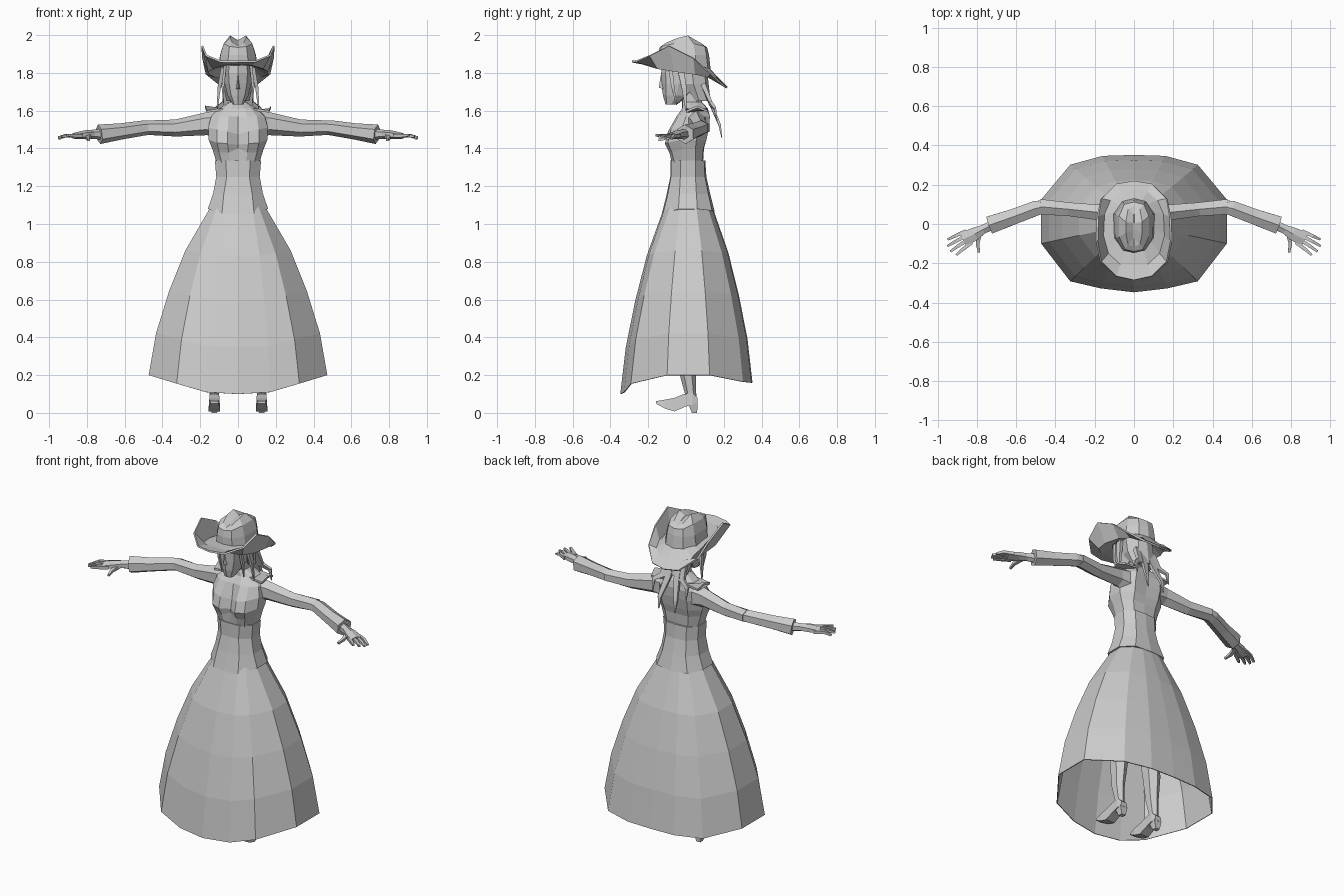
import bpy, bmesh, math
from mathutils import Vector

mat = bpy.data.materials.new("plain_grey")
mat.diffuse_color = (0.6, 0.6, 0.6, 1)


def loft(name, rings, caps=(True, True), thick=0.0):
    """Skin a list of closed rings that share a point count."""
    bm = bmesh.new()
    vs = [[bm.verts.new(p) for p in r] for r in rings]
    n = len(vs[0])
    for a, b in zip(vs, vs[1:]):
        for i in range(n):
            j = (i + 1) % n
            bm.faces.new((a[i], a[j], b[j], b[i]))
    if caps[0]:
        bm.faces.new(vs[0])
    if caps[1]:
        bm.faces.new(vs[-1])
    bmesh.ops.recalc_face_normals(bm, faces=bm.faces)
    me = bpy.data.meshes.new(name)
    bm.to_mesh(me)
    bm.free()
    me.materials.append(mat)
    ob = bpy.data.objects.new(name, me)
    bpy.context.collection.objects.link(ob)
    if thick:
        m = ob.modifiers.new("thickness", 'SOLIDIFY')
        m.thickness = thick
    return ob


def mirror_ring(half):
    """Half outline from front centre to back centre -> full ring."""
    return half + [(-x, y, z) for x, y, z in half[-2:0:-1]]


def flat(z, *pts):
    return mirror_ring([(x, y, z) for x, y in pts])


def tube(name, path, n=6, sx=1, turn=0.5):
    """path: (centre, horizontal radius, vertical radius)."""
    pts = [Vector(p[0]) for p in path]
    rings = []
    for k, (c, ru, rv) in enumerate(path):
        d = (pts[min(k + 1, len(pts) - 1)] - pts[max(k - 1, 0)]).normalized()
        up = Vector((0, 0, 1)) if abs(d.z) < 0.7 else Vector((0, 1, 0))
        u = d.cross(up).normalized()
        v = u.cross(d)
        ring = []
        for i in range(n):
            a = 2 * math.pi * (i + turn) / n
            p = pts[k] + u * ru * math.cos(a) + v * rv * math.sin(a)
            ring.append((p.x * sx, p.y, p.z))
        rings.append(ring)
    return loft(name, rings)


# Skirt: a top outline blended into a wide hem along a bell curve
top = [(0, -.115), (.075, -.11), (.11, -.085), (.145, -.03), (.145, .055), (.10, .115), (.05, .135), (0, .14)]
hem = [(0, -.348, .10), (.17, -.328, .11), (.325, -.292, .155), (.473, -.1, .20),
       (.473, .125, .20), (.325, .302, .165), (.16, .347, .16), (0, .352, .16)]
rings = []
for t, s in [(0, 0), (.26, .41), (.50, .67), (.75, .88), (1, 1)]:
    rings.append(mirror_ring([(a[0] + (b[0] - a[0]) * s, a[1] + (b[1] - a[1]) * s * (.95 + .05 * s),
                               1.09 + (b[2] - 1.09) * t) for a, b in zip(top, hem)]))
loft("skirt", rings, (False, False), .005)

# Corset with a dipping lower edge
hips = mirror_ring([(0, -.13, 1.045), (.085, -.122, 1.055), (.16, -.04, 1.08),
                    (.16, .06, 1.08), (.105, .138, 1.07), (0, .152, 1.065)])
loft("corset", [hips,
    flat(1.16, (0, -.102), (.075, -.096), (.132, -.035), (.13, .055), (.08, .118), (0, .128)),
    flat(1.25, (0, -.083), (.06, -.08), (.115, -.03), (.115, .05), (.07, .10), (0, .108)),
    flat(1.335, (0, -.083), (.065, -.08), (.122, -.03), (.122, .05), (.07, .096), (0, .102))])

# Bodice with shaped bust, shoulders and neck
loft("bodice", [
    flat(1.32, (0, -.074), (.04, -.074), (.085, -.06), (.112, -.02), (.112, .05), (.07, .085), (0, .09)),
    mirror_ring([(0, -.075, 1.40), (.05, -.088, 1.378), (.10, -.075, 1.38), (.135, -.02, 1.395),
                 (.135, .05, 1.40), (.08, .092, 1.40), (0, .095, 1.40)]),
    mirror_ring([(0, -.072, 1.42), (.055, -.112, 1.425), (.11, -.096, 1.43), (.155, -.03, 1.445),
                 (.15, .055, 1.445), (.085, .108, 1.445), (0, .104, 1.445)]),
    mirror_ring([(0, -.06, 1.475), (.055, -.095, 1.49), (.11, -.08, 1.50), (.158, -.02, 1.51),
                 (.158, .06, 1.51), (.09, .122, 1.51), (0, .115, 1.51)]),
    flat(1.57, (0, -.045), (.05, -.05), (.10, -.04), (.142, 0), (.145, .07), (.085, .127), (0, .12)),
    flat(1.612, (0, -.02), (.035, -.02), (.07, -.005), (.10, .02), (.10, .075), (.06, .112), (0, .115)),
    flat(1.645, (0, -.02), (.02, -.017), (.035, -.005), (.043, .02), (.043, .055), (.03, .08), (0, .085)),
    flat(1.74, (0, -.03), (.018, -.027), (.032, -.015), (.04, .005), (.04, .04), (.028, .06), (0, .07))])

# Head and a slight nose
loft("head", [
    flat(1.632, (0, -.108), (.02, -.102), (.028, -.08), (.02, -.055), (0, -.05)),
    flat(1.68, (0, -.122), (.036, -.105), (.055, -.05), (.045, .0), (0, .02)),
    flat(1.74, (0, -.13), (.046, -.105), (.07, -.04), (.06, .05), (0, .07)),
    flat(1.80, (0, -.132), (.05, -.108), (.075, -.03), (.065, .07), (0, .09)),
    flat(1.87, (0, -.12), (.045, -.095), (.07, -.03), (.06, .07), (0, .085))])
loft("nose", [[(-.01, -.122, 1.715), (.01, -.122, 1.715), (0, -.144, 1.722)],
              [(-.004, -.125, 1.785), (.004, -.125, 1.785), (0, -.134, 1.785)]])

# Hat brim: inner edge, trough and curled outer edge
loft("hat_brim", [
    mirror_ring([(0, -.135, 1.85), (.05, -.13, 1.85), (.085, -.09, 1.845), (.10, -.02, 1.84),
                 (.095, .06, 1.835), (.07, .10, 1.83), (.04, .12, 1.825), (0, .125, 1.825)]),
    mirror_ring([(0, -.21, 1.855), (.07, -.205, 1.85), (.13, -.15, 1.83), (.155, -.06, 1.815),
                 (.15, .05, 1.80), (.12, .12, 1.785), (.07, .165, 1.775), (0, .175, 1.77)]),
    mirror_ring([(0, -.285, 1.865), (.09, -.265, 1.865), (.165, -.19, 1.895), (.185, -.09, 1.945),
                 (.18, .04, 1.88), (.165, .13, 1.80), (.09, .205, 1.735), (0, .22, 1.725)])],
    (False, False), .01)

# Hat crown with a pinched crease down the middle
loft("hat_crown", [
    mirror_ring([(0, -.145, 1.845), (.055, -.135, 1.845), (.10, -.07, 1.84), (.105, .05, 1.83), (.06, .115, 1.825), (0, .13, 1.82)]),
    flat(1.895, (0, -.148), (.05, -.135), (.093, -.07), (.095, .05), (.055, .108), (0, .122)),
    mirror_ring([(0, -.14, 1.935), (.045, -.13, 1.94), (.076, -.065, 1.955), (.076, .04, 1.955), (.05, .10, 1.94), (0, .112, 1.935)]),
    mirror_ring([(0, -.115, 1.942), (.03, -.105, 1.96), (.042, -.045, 1.985), (.042, .01, 1.998), (.03, .075, 1.96), (0, .09, 1.948)]),
    mirror_ring([(0, -.08, 1.95), (.002, -.07, 1.952), (.003, -.03, 1.967), (.003, .005, 1.975), (.002, .05, 1.96), (0, .06, 1.957)])])

# Hair at the back of the head
loft("hair_back", [
    flat(1.83, (0, .0), (.07, -.02), (.085, .03), (.05, .095), (0, .11)),
    flat(1.74, (0, .01), (.07, -.01), (.08, .04), (.055, .105), (0, .12)),
    flat(1.65, (0, .05), (.04, .05), (.06, .07), (.04, .12), (0, .13))])

for side, s in (("left", 1), ("right", -1)):
    # Loose locks at the back and beside the face
    for i, (x, xe, y, z) in enumerate([(.025, .055, .19, 1.455), (.055, .115, .165, 1.54)]):
        tube(f"hair_lock_{side}_{i}", [((x, .09, 1.74), .026, .018), ((x * 1.2, .13, 1.64), .026, .012),
                                       ((xe, y - .012, z + .07), .016, .009), ((xe, y, z), .004, .003)], 4, s)
    tube(f"face_lock_{side}", [((.068, -.085, 1.84), .010, .016), ((.08, -.07, 1.73), .010, .012),
                               ((.075, -.05, 1.63), .003, .003)], 4, s)
    tube(f"side_lock_{side}", [((.08, -.03, 1.83), .014, .025), ((.10, -.01, 1.72), .012, .018),
                               ((.11, .0, 1.60), .003, .003)], 4, s)

    # Vest edge flaring over the shoulder
    loft(f"shoulder_flare_{side}", [[(s * x, y, z + d) for x, y, z, d in
         ((.08, .0, 1.60, k), (.165, .0, 1.575 + f, k), (.175, .06, 1.60 + f, k), (.16, .115, 1.575 + f, k), (.08, .11, 1.60, k))]
         for k, f in ((0, .015), (.012, .015))])
    # Sleeve in two parts and the flared cuff
    tube(f"upper_sleeve_{side}", [((.11, .055, 1.53), .055, .075), ((.17, .058, 1.53), .046, .06),
                                  ((.33, .075, 1.508), .04, .045), ((.48, .088, 1.51), .045, .038)], 6, s)
    tube(f"lower_sleeve_{side}", [((.46, .088, 1.51), .038, .036), ((.50, .08, 1.508), .044, .04),
                                  ((.62, .035, 1.49), .046, .043), ((.735, -.005, 1.475), .052, .052)], 6, s)
    # Palm, fingers and thumb
    tube(f"palm_{side}", [((.71, .0, 1.475), .028, .03), ((.77, -.028, 1.475), .026, .024),
                          ((.81, -.05, 1.473), .038, .023), ((.87, -.078, 1.466), .042, .016)], 6, s)
    for i, (bx, by, ex, ey) in enumerate([(.875, -.045, .948, -.078), (.868, -.066, .95, -.112),
                                          (.858, -.085, .935, -.14), (.845, -.104, .905, -.158)]):
        z = 1.452 + .006 * i
        tube(f"finger_{side}_{i}", [((bx - .02, by + .01, 1.466), .013, .013),
                                    (((bx + ex) / 2, (by + ey) / 2, 1.468), .012, .012),
                                    ((ex, ey, z), .008, .008)], 4, s)
    tube(f"thumb_{side}", [((.785, -.045, 1.468), .016, .015), ((.797, -.10, 1.455), .013, .012),
                           ((.79, -.145, 1.445), .008, .008)], 4, s)

    # Leg tapering to the ankle
    tube(f"leg_{side}", [((.10, .0, .95), .075, .08), ((.112, -.01, .52), .052, .058), ((.12, .01, .36), .05, .055),
                         ((.125, .01, .20), .034, .042), ((.125, .028, .08), .024, .027)], 6, s)
    # Pointed boot built from toe to back, and its heel block
    profile = [(-.16, .022, .05, .062), (-.11, .031, .022, .07), (-.06, .031, .008, .08),
               (-.01, .029, .03, .10), (.035, .029, .045, .105), (.062, .022, .05, .08)]
    loft(f"boot_{side}", [[(s * (.125 + w), y, lo), (s * (.125 + w * .85), y, hi),
                           (s * (.125 - w * .85), y, hi), (s * (.125 - w), y, lo)] for y, w, lo, hi in profile])
    loft(f"boot_heel_{side}", [[(s * (.125 + a * w), yc + b * w, z) for a, b in ((1, 1), (-1, 1), (-1, -1), (1, -1))]
                               for yc, w, z in ((.045, .014, 0), (.035, .026, .055))])
